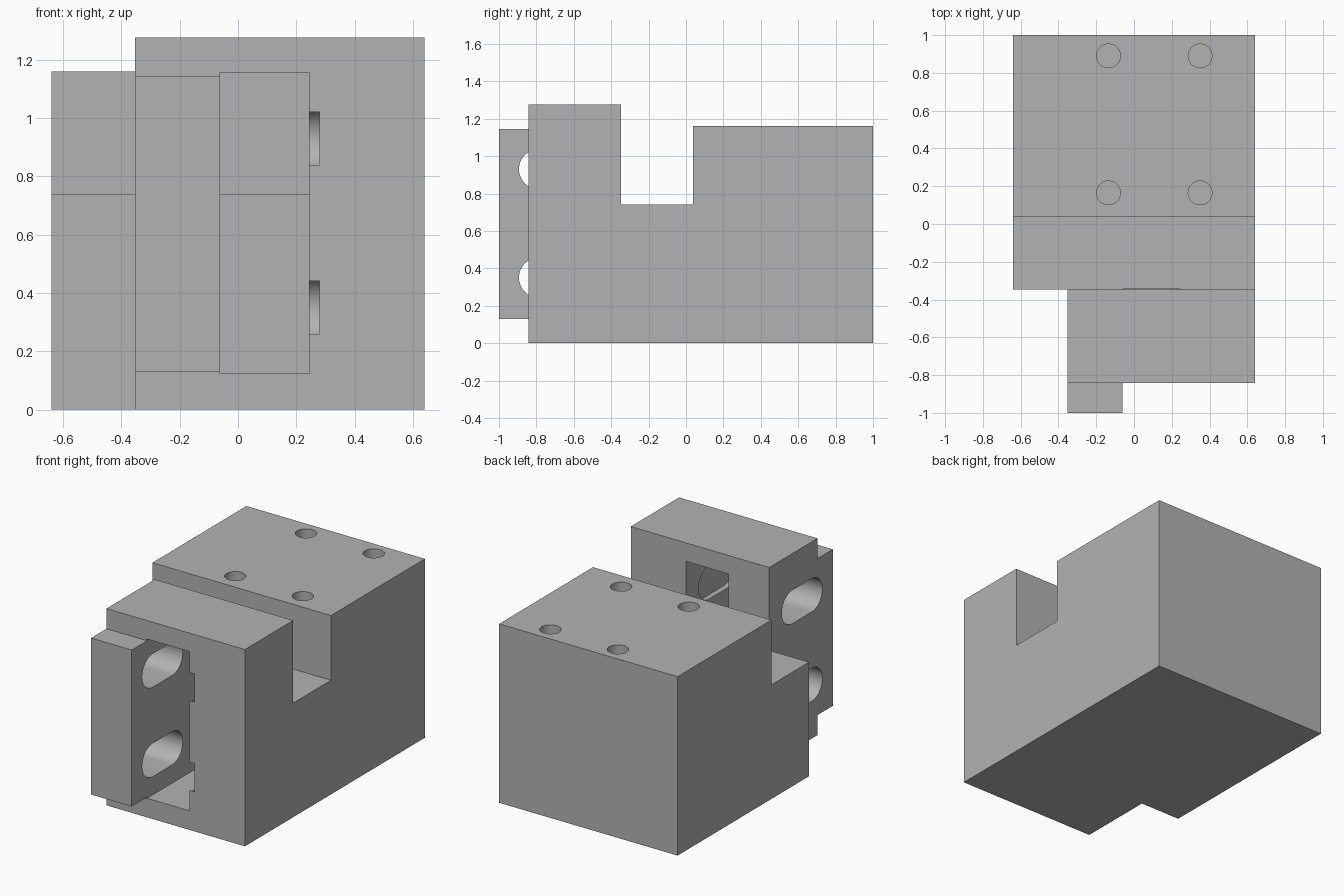
import bpy, bmesh, math
from mathutils import Matrix

if "Cube" in bpy.data.objects:
    bpy.data.objects.remove(bpy.data.objects["Cube"], do_unlink=True)

# Single plain grey material
grey = bpy.data.materials.new("machined_grey")
grey.use_nodes = True
tone = (0.45, 0.45, 0.45, 1)
grey.diffuse_color = tone
grey.node_tree.nodes["Principled BSDF"].inputs["Base Color"].default_value = tone


def prism(name, outline, low, high, axis):
    """Extrude a 2D outline: (y, z) along x, or (x, y) along z."""
    bm = bmesh.new()
    place = (lambda a, b: (low, a, b)) if axis == "x" else (lambda a, b: (a, b, low))
    face = bm.faces.new([bm.verts.new(place(a, b)) for a, b in outline])
    grown = bmesh.ops.extrude_face_region(bm, geom=[face])["geom"]
    span = high - low
    shift = (span, 0, 0) if axis == "x" else (0, 0, span)
    bmesh.ops.translate(bm, vec=shift, verts=[v for v in grown if isinstance(v, bmesh.types.BMVert)])
    bmesh.ops.recalc_face_normals(bm, faces=bm.faces)
    mesh = bpy.data.meshes.new(name)
    bm.to_mesh(mesh)
    bm.free()
    mesh.materials.append(grey)
    obj = bpy.data.objects.new(name, mesh)
    bpy.context.collection.objects.link(obj)
    return obj


def box(name, x, y, z):
    corners = [(x[0], y[0]), (x[1], y[0]), (x[1], y[1]), (x[0], y[1])]
    return prism(name, corners, z[0], z[1], "z")


def stadium(a0, a1, b, radius, steps=24):
    """Rounded slot outline; a circle when both centres coincide."""
    points = []
    for centre, start in ((a1, -math.pi / 2), (a0, math.pi / 2)):
        for i in range(steps + (a0 != a1)):
            t = start + math.pi * i / steps
            points.append((centre + radius * math.cos(t), b + radius * math.sin(t)))
    return points


def combine(target, tool, operation):
    mod = target.modifiers.new(tool.name, "BOOLEAN")
    mod.operation, mod.solver, mod.object = operation, "EXACT", tool
    bpy.context.view_layer.objects.active = target
    bpy.ops.object.modifier_apply(modifier=mod.name)
    bpy.data.objects.remove(tool, do_unlink=True)


# Main block: side profile with the cross channel
FRONT, STEP, BACK = -0.843, -0.348, 0.038
profile = [(FRONT, 0), (1, 0), (1, 1.16), (BACK, 1.16), (BACK, 0.74),
           (STEP, 0.74), (STEP, 1.276), (FRONT, 1.276)]
block = prism("clamp_block", profile, -0.64, 0.64, "x")

# Front mounting flange, trimmed flush by the next two cuts
combine(block, box("flange", (-0.45, 0.05), (-1, -0.7), (0.13, 1.145)), "UNION")

# Cut-away front corner and the front pocket that opens into the channel
combine(block, box("corner_cut", (-0.9, -0.353), (-1.2, -0.346), (-0.2, 1.5)), "DIFFERENCE")
combine(block, box("pocket_cut", (-0.062, 0.244), (-1.2, -0.345), (0.124, 1.156)), "DIFFERENCE")

# Two crosswise slots that end just inside the far pocket wall
for z in (0.35, 0.93):
    combine(block, prism("slot_cut", stadium(-0.785, -0.585, z, 0.108), -0.5, 0.279, "x"), "DIFFERENCE")

# Four blind holes in the rear deck
for x in (-0.135, 0.35):
    for y in (0.165, 0.89):
        combine(block, prism("hole_cut", stadium(x, x, y, 0.063), 0.76, 1.3, "z"), "DIFFERENCE")

# Smooth bores, sharp edges elsewhere
bpy.ops.object.select_all(action="DESELECT")
block.select_set(True)
bpy.context.view_layer.objects.active = block
bpy.ops.object.shade_smooth_by_angle(angle=math.radians(30))
